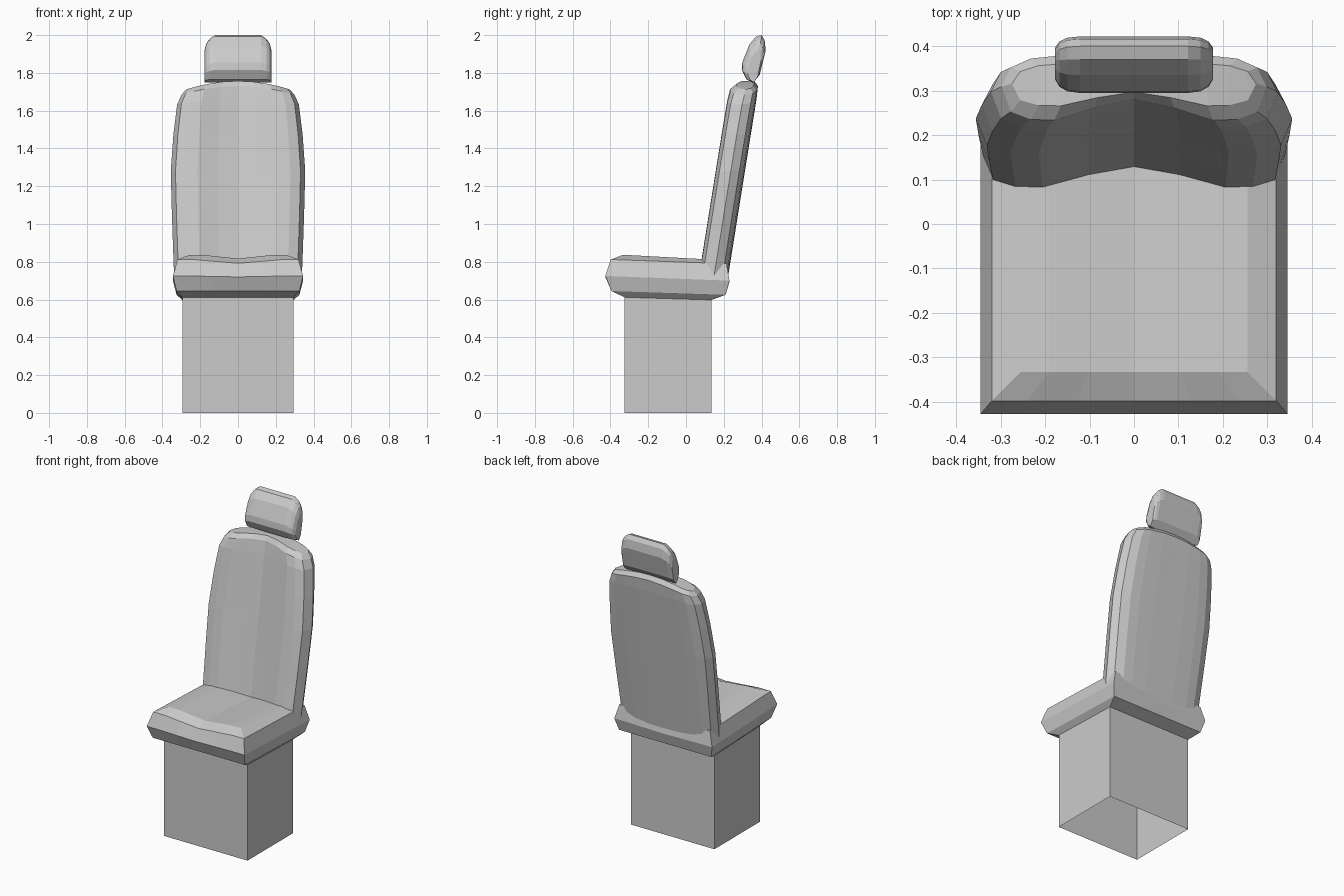
import bpy, bmesh

if "Cube" in bpy.data.objects:
    bpy.data.objects.remove(bpy.data.objects["Cube"])

grey = bpy.data.materials.new("seat grey")
grey.diffuse_color = (0.6, 0.6, 0.6, 1)
grey.use_nodes = True
grey.node_tree.nodes["Principled BSDF"].inputs["Base Color"].default_value = grey.diffuse_color


def finish(bm, name):
    bmesh.ops.remove_doubles(bm, verts=bm.verts, dist=1e-5)
    bmesh.ops.recalc_face_normals(bm, faces=bm.faces)
    me = bpy.data.meshes.new(name)
    bm.to_mesh(me)
    bm.free()
    ob = bpy.data.objects.new(name, me)
    me.materials.append(grey)
    bpy.context.collection.objects.link(ob)
    return ob


def loft(bm, rings):
    """Join successive closed rings of points with quads."""
    rows = [[bm.verts.new(p) for p in r] for r in rings]
    for a, b in zip(rows, rows[1:]):
        for i in range(len(a)):
            j = (i + 1) % len(a)
            bm.faces.new((a[i], a[j], b[j], b[i]))
    return rows


def cap(bm, front, back):
    """Fill between two matching rows of vertices."""
    for i in range(len(front) - 1):
        bm.faces.new((front[i], front[i + 1], back[i + 1], back[i]))


# Pedestal: box with an open underside
bm = bmesh.new()
rows = loft(bm, [[(x, y, z) for x, y in
                  ((-.295, -.325), (.295, -.325), (.295, .135), (-.295, .135))]
                 for z in (0, .62)])
bm.faces.new(rows[1])
finish(bm, "pedestal")

# Seat cushion: stacked rectangles, dipping along the centre of the top
# half width, front y, back y, front z, back z, centre dip
layers = [(.295, -.325, .135, .612, .598, 0),
          (.325, -.395, .21, .645, .625, 0),
          (.345, -.427, .23, .725, .70, .005),
          (.32, -.398, .215, .812, .79, .02),
          (.255, -.333, .13, .837, .812, .02)]
cols = (-1, -.75, -.4, 0, .4, .75, 1)
bm = bmesh.new()
rings = []
for w, yf, yb, zf, zb, dip in layers:
    sag = lambda c: dip * max(0, 1 - abs(c) / .75)
    rings.append([(c * w, yf, zf - sag(c)) for c in cols] +
                 [(c * w, yb, zb - sag(c)) for c in reversed(cols)])
rows = loft(bm, rings)
n = len(cols)
for r in (rows[0], rows[-1]):
    cap(bm, r[:n], r[:n - 1:-1])
finish(bm, "seat_cushion")

# Backrest: leaning, with a hollow front and rounded side bolsters
# width fraction, front offset, back offset
section = [(0, .05, .155), (.3, .03, .155), (.6, 0, .152), (.78, .002, .146),
           (.93, .02, .125)]
half = [(-f, a, b) for f, a, b in section[:0:-1]] + section
# z at centre, half width, drop towards the sides, thickness factor
levels = [(.665, .325, 0, .8), (.72, .338, 0, 1), (.82, .342, 0, 1),
          (1.05, .35, 0, 1), (1.28, .356, 0, 1), (1.48, .342, .005, 1),
          (1.655, .322, .02, 1), (1.73, .298, .045, .95),
          (1.757, .275, .045, .62)]
bm = bmesh.new()
rings = []
for z, w, drop, thick in levels:
    lean = .082 + (z - .81) * .172

    def pt(f, off):
        off = .085 + (off - .085) * thick
        return (f * w, lean + off - .012 * (z - .81), z - drop * f * f)
    rings.append([pt(f, a) for f, a, b in half] + [pt(1, .08)] +
                 [pt(f, b) for f, a, b in reversed(half)] + [pt(-1, .08)])
rows = loft(bm, rings)
n = len(half)
for r in (rows[0], rows[-1]):
    cap(bm, r[:n], r[2 * n:n:-1])
    bm.faces.new((r[n - 1], r[n], r[n + 1]))
    bm.faces.new((r[0], r[2 * n], r[2 * n + 1]))
finish(bm, "backrest")

# Headrest: side profile swept across, shrinking at both ends
profile = [(.298, 1.855), (.295, 1.815), (.32, 1.765), (.355, 1.748),
           (.39, 1.79), (.422, 1.92), (.416, 1.975), (.40, 2.0),
           (.37, 1.992), (.335, 1.95)]
ends = [(.178, .55, .66), (.168, .8, .82), (.15, .95, .92), (.122, 1, 1)]
stations = [(-x, a, b) for x, a, b in ends] + ends[::-1]
bm = bmesh.new()
rows = loft(bm, [[(x, .365 + (y - .365) * sy, 1.755 + (z - 1.755) * sz)
                  for y, z in profile] for x, sy, sz in stations])
for r in (rows[0], rows[-1]):
    bm.faces.new(r)
finish(bm, "headrest")
